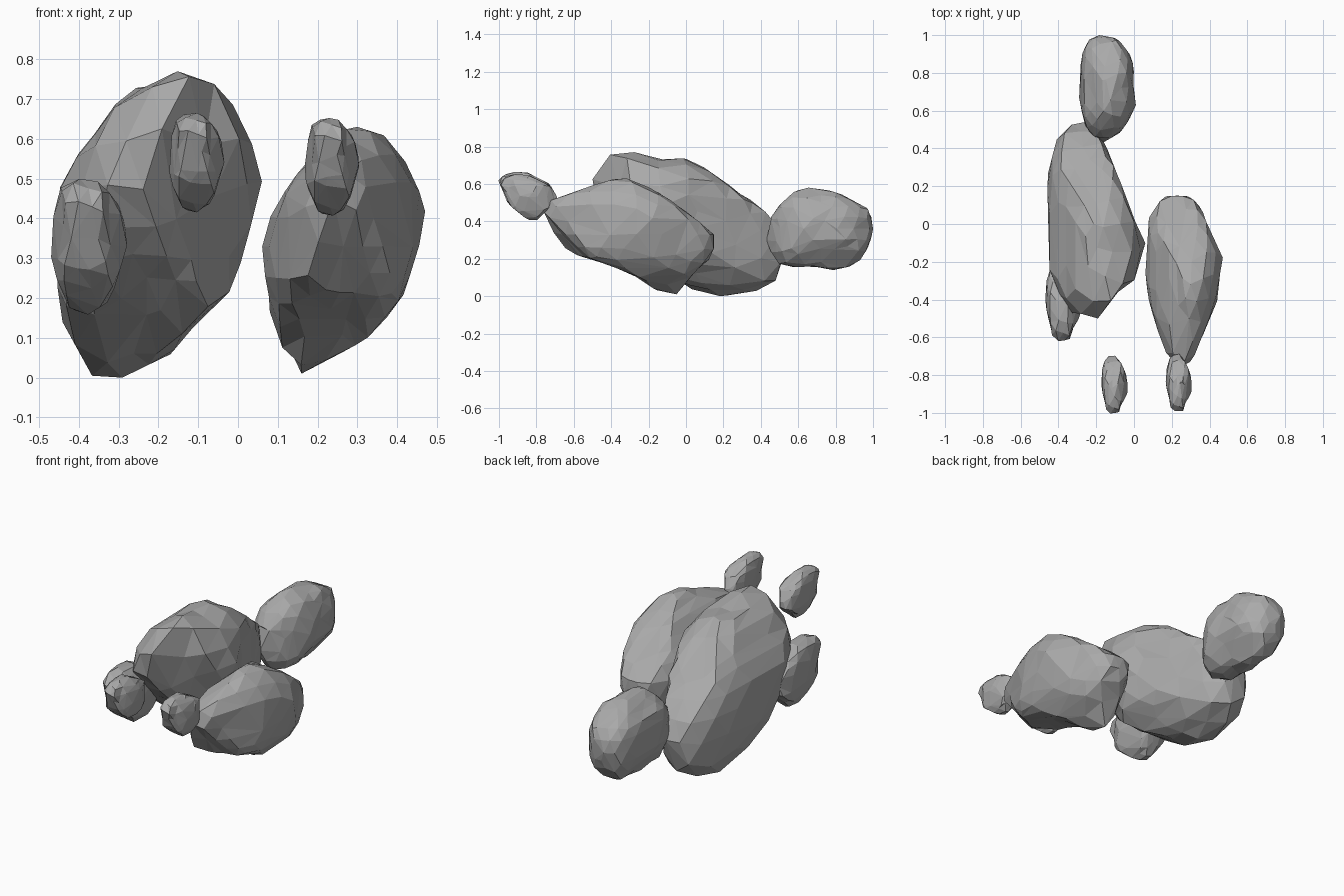
import bpy, bmesh, random
from mathutils import Vector

random.seed(4)
cube = bpy.data.objects.get("Cube")
if cube:
    bpy.data.objects.remove(cube, do_unlink=True)

# One plain stone colour
stone = bpy.data.materials.new("grey_stone")
stone.use_nodes = True
grey = (0.4, 0.4, 0.4, 1)
stone.diffuse_color = grey
shader = next(n for n in stone.node_tree.nodes if n.type == 'BSDF_PRINCIPLED')
shader.inputs["Base Color"].default_value = grey
shader.inputs["Roughness"].default_value = 0.9


def reach(outline, direction):
    """Distance from the origin to a closed outline along a direction."""
    best = 0
    for i, end in enumerate(outline):
        start = outline[i - 1]
        edge = end - start
        den = direction.cross(edge)
        if abs(den) < 1e-9:
            continue
        along = start.cross(direction) / den
        if -1e-5 <= along <= 1 + 1e-5:
            best = max(best, start.cross(edge) / den)
    return best


def carve_radius(direction, profiles, fullness, chips):
    """Soft blend of the three profile limits, cut by any flat chips."""
    total, limit = 0, 100
    for (a, b), outline in profiles.items():
        flat = Vector((direction[a], direction[b]))
        if flat.length < 1e-4:
            continue
        r = reach(outline, flat.normalized()) / flat.length
        limit = min(limit, r)
        total += r ** -fullness
    for normal, distance in chips:
        facing = direction.dot(Vector(normal).normalized())
        if facing > 0.01:
            limit = min(limit, distance / facing)
    return min(limit, (total / 2) ** (-1 / fullness))


def rock(name, centre, front, side, top, scale=1, place=None,
         fullness=3, facets=0.7, chips=(), corners=()):
    """Rock from front (x,z), side (y,z) and top (x,y) outlines in hundredths."""
    centre = Vector(centre)
    profiles = {}
    for axes, pts in (((0, 2), front), ((1, 2), side), ((0, 1), top)):
        mid = Vector([centre[a] for a in axes])
        profiles[axes] = [Vector(p) - mid for p in pts]

    # Full extent of the rock on each axis
    low, high = [], []
    for axis in range(3):
        vals = [p[axes.index(axis)] for axes, pts in profiles.items()
                if axis in axes for p in pts]
        low.append(min(vals))
        high.append(max(vals))
    half = Vector([(h - l) / 2 for l, h in zip(low, high)])

    bm = bmesh.new()
    bmesh.ops.create_icosphere(bm, subdivisions=3, radius=1)
    for v in bm.verts:
        d = (v.co * half).normalized()
        r = carve_radius(d, profiles, fullness, chips)
        v.co = d * r * random.uniform(0.98, 1.01)

    # Pointed corners, easing the neighbours outward too
    for corner in corners:
        tip = Vector(corner) - centre
        v = min(bm.verts, key=lambda w: (w.co - tip).length)
        shift = tip - v.co
        for edge in v.link_edges:
            edge.other_vert(v).co += shift * 0.4
        v.co = tip

    # Bring the rough surface back to the outline extents
    for axis in range(3):
        found = [v.co[axis] for v in bm.verts]
        lo, hi = min(found), max(found)
        for v in bm.verts:
            t = (v.co[axis] - lo) / (hi - lo)
            v.co[axis] = low[axis] + t * (high[axis] - low[axis])
    for v in bm.verts:
        v.co *= scale / 100

    mesh = bpy.data.meshes.new(name)
    bm.to_mesh(mesh)
    bm.free()
    mesh.materials.append(stone)
    obj = bpy.data.objects.new(name, mesh)
    obj.location = Vector(place or centre) / 100
    bpy.context.collection.objects.link(obj)
    chip = obj.modifiers.new("chipped_facets", 'DECIMATE')
    chip.ratio = facets
    return obj


# Largest boulder, leaning to one side, with a flat chip under its peak
rock("large_boulder", (-20, 3, 38),
     front=[(-36, 0), (-45, 9), (-45, 46), (-39, 58), (-28, 73), (-12, 77), (1, 69),
            (6, 50), (0, 24), (-13, 10), (-19, 3)],
     side=[(-50, 56), (-47, 61), (-37, 77), (-7, 74), (0, 76), (7, 74), (20, 63),
           (46, 43), (54, 28), (50, 5), (40, 3), (23, 0), (5, 4), (-14, 16),
           (-33, 33)],
     top=[(-36, 52), (-25, 54), (-16, 45), (0, 5), (6, -6), (5, -20),
          (-5, -42), (-20, -50), (-35, -43), (-45, -20), (-46, 20), (-45, 37)],
     chips=[((0.7, -0.65, -0.29), 27)],
     corners=[(-12, -37, 77), (-16, 0, 75), (-36, 23, 0), (6, -8, 50)])

# Second boulder beside it, worn away under its front end
rock("side_boulder", (26, -28, 33),
     front=[(16, 1), (9, 10), (6, 33), (9, 43), (18, 55), (30, 63), (37, 61),
            (43, 53), (47, 42), (45, 30), (41, 20), (34, 11), (24, 5)],
     side=[(-76, 44), (-73, 50), (-55, 58), (-33, 63), (-15, 55), (5, 40),
           (14, 32), (11, 21), (0, 10), (-7, 1), (-16, 5), (-40, 16),
           (-65, 24), (-72, 33)],
     top=[(17, 14), (28, 15), (36, 5), (42, -10), (47, -20), (44, -42),
          (36, -60), (30, -74), (19, -74), (12, -55), (6, -35), (7, 0), (11, 10)],
     chips=[((0.35, -0.72, -0.61), 28)],
     corners=[(16, -7, 1), (30, -33, 63), (24, -76, 45), (47, -20, 42)])

# Rounded rock at the back
rock("back_rock", (-14, 72, 36),
     front=[(-14, 58), (-4, 52), (1, 38), (-2, 22), (-12, 14), (-22, 17),
            (-29, 30), (-27, 46)],
     side=[(43, 32), (46, 43), (56, 54), (64, 58), (80, 55), (97, 46), (100, 36),
           (95, 23), (89, 16), (78, 14), (68, 17), (52, 15), (46, 20)],
     top=[(-18, 100), (-8, 97), (0, 85), (-1, 74), (1, 62), (-6, 50), (-16, 43),
          (-25, 50), (-29, 65), (-28, 83), (-26, 96)],
     chips=[((0.78, 0.1, -0.6), 15)])

# Three copies of one pebble shape, placed at the front
pebble_front = [(-3, 17), (2, 16), (7, 10), (9, 1), (5, -13), (0, -17),
                (-5, -16), (-9, -7), (-10, 1), (-8, 14)]
pebble_side = [(-21, 11), (-14, 17), (0, 16), (15, 8), (21, -3), (14, -8),
               (5, -17), (-1, -17), (-14, -6)]
pebble_top = [(-7, 17), (-1, 21), (5, 13), (9, 3), (9, -7), (4, -15), (3, -21),
              (-6, -21), (-7, -13), (-10, -2), (-9, 10)]
for name, place, scale in (("near_pebble", (-37, -41, 33), 1),
                           ("middle_pebble", (-10, -85, 54), 0.73),
                           ("far_pebble", (24, -84, 53), 0.72)):
    rock(name, (0, 0, 0), pebble_front, pebble_side, pebble_top,
         scale, place, fullness=5, facets=0.5)
